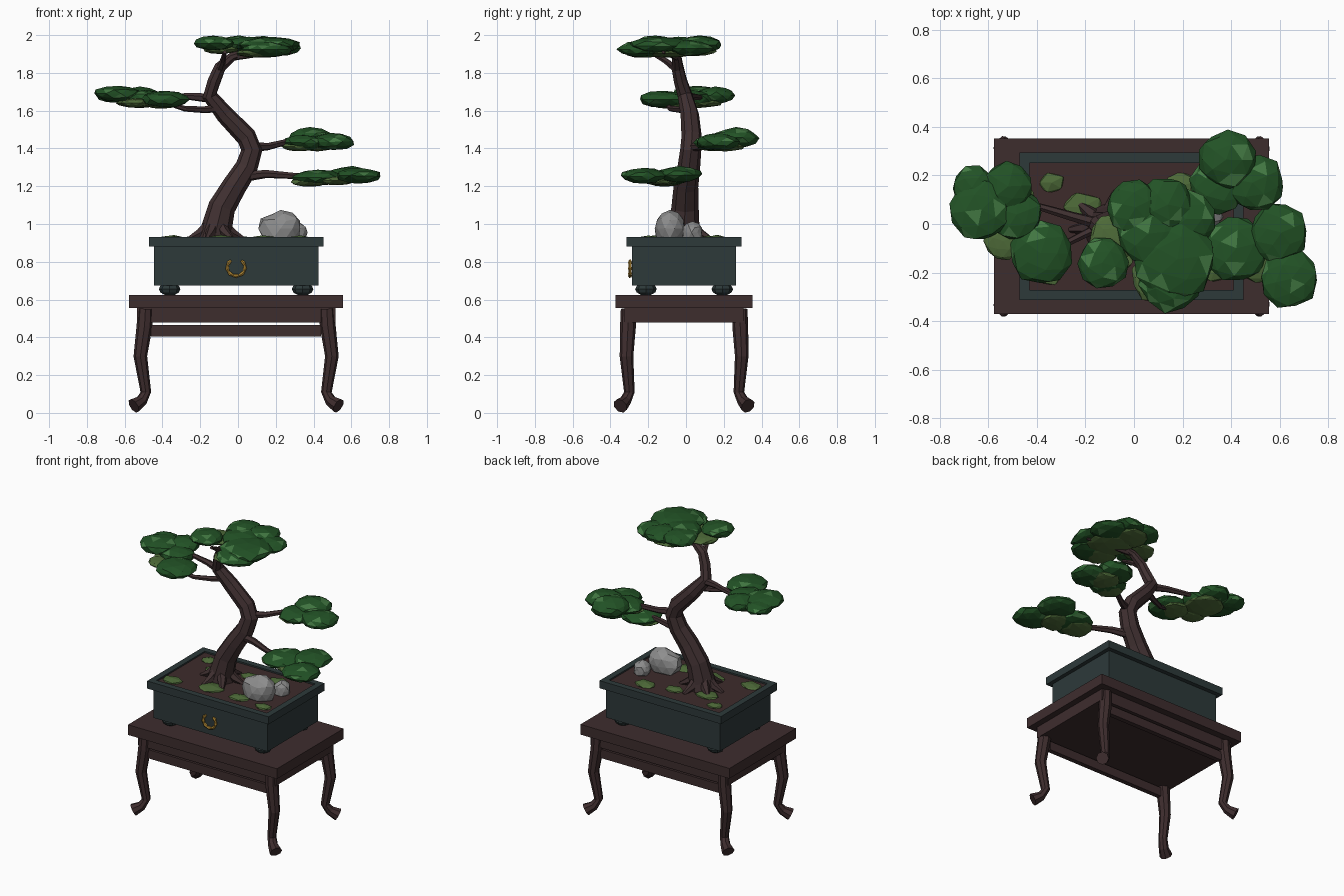
import bpy, bmesh, math, random
from mathutils import Vector, Matrix

random.seed(4)
C = Vector((-0.01, -0.01, 0))  # centre of table and pot


def mat(name, rgb):
    m = bpy.data.materials.new(name)
    m.diffuse_color = (*rgb, 1)
    return m


WOOD = mat("dark wood", (0.048, 0.026, 0.027))
BARK = mat("bark", (0.050, 0.029, 0.030))
SOIL = mat("soil", (0.048, 0.024, 0.024))
POT = mat("slate glaze", (0.026, 0.041, 0.042))
LEAF = mat("dark leaf", (0.016, 0.085, 0.019))
LIGHT = mat("light leaf", (0.055, 0.19, 0.055))
OLIVE = mat("olive moss", (0.075, 0.145, 0.04))
STONE = mat("grey stone", (0.27, 0.27, 0.27))
GOLD = mat("gold", (0.45, 0.25, 0.035))


def finish(name, bm, *mats):
    bmesh.ops.recalc_face_normals(bm, faces=bm.faces)
    me = bpy.data.meshes.new(name)
    bm.to_mesh(me)
    bm.free()
    for m in mats:
        me.materials.append(m)
    ob = bpy.data.objects.new(name, me)
    bpy.context.collection.objects.link(ob)
    return ob


def box(name, hx, hy, z0, z1, m, off=(0, 0)):
    bm = bmesh.new()
    mx = Matrix.Translation(C + Vector((off[0], off[1], (z0 + z1) / 2)))
    bmesh.ops.create_cube(bm, size=1, matrix=mx @ Matrix.Diagonal((2 * hx, 2 * hy, z1 - z0, 1)))
    return finish(name, bm, m)


def tube_into(bm, pts, sides):
    """Swept tube; pts are (x, y, z, radius)."""
    ps = [Vector(p[:3]) for p in pts]
    n, rings, prev = len(ps), [], None
    for i, p in enumerate(ps):
        t = (ps[min(i + 1, n - 1)] - ps[max(i - 1, 0)]).normalized()
        if prev is None:
            u = t.orthogonal().normalized()
        else:
            u = prev.rotation_difference(t) @ u
        prev, v = t, t.cross(u)
        rings.append([bm.verts.new(p + pts[i][3] * (u * math.cos(a) + v * math.sin(a)))
                      for a in (2 * math.pi * k / sides for k in range(sides))])
    for a, b in zip(rings, rings[1:]):
        for k in range(sides):
            j = (k + 1) % sides
            bm.faces.new((a[k], a[j], b[j], b[k]))
    bm.faces.new(rings[0])
    bm.faces.new(rings[-1])


def tube(name, pts, sides, m):
    bm = bmesh.new()
    tube_into(bm, pts, sides)
    return finish(name, bm, m)


def blob_into(bm, c, s, jitter, sub=2, tilt=0.0):
    """Jittered squashed icosphere; returns its faces."""
    r = bmesh.ops.create_icosphere(bm, subdivisions=sub, radius=1)
    rot = Matrix.Rotation(tilt, 3, 'Y') @ Matrix.Rotation(random.random() * 6, 3, 'Z')
    for v in r["verts"]:
        q = rot @ v.co * (1 + random.uniform(-jitter, jitter))
        v.co = Vector(c) + Vector((q.x * s[0], q.y * s[1], q.z * s[2]))
    return {f for v in r["verts"] for f in v.link_faces}


# Table
box("table_top", 0.567, 0.362, 0.555, 0.625, WOOD)
box("table_apron", 0.525, 0.315, 0.478, 0.555, WOOD)
for sy, n in ((-1, "front"), (1, "back")):
    box(n + "_stretcher", 0.45, 0.016, 0.405, 0.465, WOOD, (0, sy * 0.293))
    for sx, side in ((-1, "left"), (1, "right")):
        leg = [(0.48, 0.295, 0.55, 0.040), (0.485, 0.297, 0.46, 0.042), (0.507, 0.305, 0.30, 0.036),
               (0.478, 0.29, 0.11, 0.028), (0.500, 0.310, 0.065, 0.031), (0.542, 0.338, 0.037, 0.041)]
        tube(f"{n}_{side}_leg", [(C.x + sx * x, C.y + sy * y, z, r) for x, y, z, r in leg], 8, WOOD)
        # Pot feet
        bm = bmesh.new()
        bmesh.ops.create_uvsphere(bm, u_segments=8, v_segments=6, radius=1, matrix=Matrix.Translation(
            (C.x + sx * 0.352, C.y + sy * 0.202, 0.655)) @ Matrix.Diagonal((0.057, 0.057, 0.034, 1)))
        finish(f"{n}_{side}_pot_foot", bm, POT)

# Pot, rim and soil
box("pot_body", 0.435, 0.275, 0.675, 0.885, POT)
for s, n in ((-1, "a"), (1, "b")):
    box("rim_long_" + n, 0.462, 0.021, 0.88, 0.932, POT, (0, s * 0.283))
    box("rim_short_" + n, 0.021, 0.262, 0.88, 0.932, POT, (s * 0.441, 0))
box("soil", 0.42, 0.262, 0.88, 0.922, SOIL)

# Gold horseshoe on the front
arc = [math.radians(125 + 290 * k / 14) for k in range(15)]
tube("pot_ornament", [(C.x + 0.047 * math.cos(a), -0.296, 0.77 + 0.045 * math.sin(a),
                       0.007 + 0.004 * (k % 2)) for k, a in enumerate(arc)], 6, GOLD)

# Moss patches
bm = bmesh.new()
for x, y, r in ((-0.36, -0.2, 0.08), (-0.21, 0.07, 0.085), (-0.09, -0.15, 0.1), (0.13, -0.17, 0.08),
                (0.2, 0.16, 0.08), (-0.34, 0.17, 0.06), (0.33, -0.2, 0.06), (0.0, 0.12, 0.07)):
    blob_into(bm, (x, y, 0.922), (r, r * 0.75, 0.018), 0.12, 1)
finish("moss_patches", bm, OLIVE)

# Stones
bm = bmesh.new()
blob_into(bm, (0.225, -0.085, 0.975), (0.115, 0.085, 0.095), 0.09)
blob_into(bm, (0.31, 0.035, 0.955), (0.055, 0.055, 0.055), 0.09)
finish("stones", bm, STONE)

# Trunk with surface roots
trunk = [(-0.125, -0.01, 0.90, 0.095), (-0.115, -0.01, 0.97, 0.082), (-0.085, -0.005, 1.09, 0.072),
         (-0.02, 0, 1.20, 0.065), (0.045, 0.015, 1.30, 0.06), (0.073, 0.025, 1.39, 0.056),
         (0.045, 0.03, 1.46, 0.054), (-0.07, 0.02, 1.58, 0.049), (-0.15, -0.005, 1.68, 0.040),
         (-0.125, -0.03, 1.76, 0.036), (-0.095, -0.045, 1.83, 0.033), (-0.03, -0.05, 1.885, 0.026),
         (0.03, -0.055, 1.905, 0.018)]
tube("trunk", trunk, 8, BARK)
bm = bmesh.new()
for d in (10, 75, 140, 185, 250, 305):
    c, s = math.cos(math.radians(d)), math.sin(math.radians(d))
    tube_into(bm, [(-0.115 + c * q, -0.01 + s * q, z, r) for q, z, r in
                   ((0.03, 1.0, 0.035), (0.085, 0.95, 0.028), (0.15, 0.918, 0.012))], 6)
finish("roots", bm, BARK)

# Branches
bm = bmesh.new()
for pts in (
    [(0.03, 0.01, 1.25, 0.028), (0.15, -0.04, 1.265, 0.022), (0.29, -0.09, 1.255, 0.017), (0.5, -0.11, 1.25, 0.01)],
    [(0.06, 0.02, 1.405, 0.028), (0.16, 0.07, 1.41, 0.02), (0.26, 0.13, 1.435, 0.016), (0.42, 0.22, 1.44, 0.01)],
    [(-0.14, 0, 1.665, 0.026), (-0.25, 0.03, 1.675, 0.02), (-0.42, 0.08, 1.67, 0.014), (-0.6, 0.07, 1.66, 0.01)],
    [(-0.09, 0.01, 1.615, 0.024), (-0.18, -0.03, 1.605, 0.018), (-0.28, -0.08, 1.61, 0.015), (-0.38, -0.11, 1.64, 0.01)],
    [(-0.02, -0.05, 1.885, 0.02), (0.12, -0.09, 1.9, 0.014), (0.28, -0.12, 1.91, 0.009)],
    [(-0.1, -0.04, 1.81, 0.022), (-0.08, -0.11, 1.865, 0.016), (-0.07, -0.19, 1.91, 0.01)],
):
    tube_into(bm, pts, 6)
finish("branches", bm, BARK)


# Leaf pads: dark clumps with scattered light faces over a lower olive clump
def pad(name, clumps, under):
    bm = bmesh.new()
    for x, y, z, r, h in clumps:
        faces = blob_into(bm, (x, y, z), (r, r, h), 0.07, 2, random.uniform(-0.1, 0.1))
        for f in sorted(faces, key=lambda f: f.calc_center_median()[:]):
            f.material_index = 1 if random.random() < 0.09 else 0
    for x, y, z, r in under:
        for f in blob_into(bm, (x, y, z), (r, r, 0.025), 0.07):
            f.material_index = 2
    finish(name, bm, LEAF, LIGHT, OLIVE)


pad("lower_right_leaves",
    [(0.64, -0.225, 1.255, 0.122, 0.042), (0.595, -0.035, 1.262, 0.122, 0.043), (0.42, -0.1, 1.245, 0.135, 0.042)],
    [(0.38, -0.11, 1.222, 0.1), (0.52, -0.14, 1.23, 0.1)])
pad("upper_right_leaves",
    [(0.385, 0.265, 1.455, 0.122, 0.055), (0.5, 0.17, 1.435, 0.12, 0.045), (0.345, 0.155, 1.43, 0.115, 0.042)],
    [(0.32, 0.14, 1.41, 0.085), (0.42, 0.21, 1.41, 0.1)])
pad("left_leaves",
    [(-0.635, 0.06, 1.69, 0.13, 0.042), (-0.52, 0.155, 1.68, 0.105, 0.045), (-0.485, 0.04, 1.665, 0.11, 0.045),
     (-0.385, -0.12, 1.66, 0.13, 0.045), (-0.66, 0.15, 1.68, 0.09, 0.038)],
    [(-0.52, 0.06, 1.64, 0.13), (-0.4, -0.09, 1.635, 0.1), (-0.54, -0.07, 1.64, 0.08)])
pad("crown_leaves",
    [(0.165, -0.145, 1.945, 0.17, 0.045), (0.0, 0.07, 1.955, 0.115, 0.043), (0.13, 0.08, 1.95, 0.115, 0.043),
     (0.215, 0.02, 1.93, 0.12, 0.042), (0.155, -0.235, 1.925, 0.13, 0.042), (-0.125, -0.16, 1.957, 0.108, 0.04),
     (0.06, -0.04, 1.95, 0.13, 0.04)],
    [(-0.09, -0.06, 1.925, 0.1), (0.13, -0.09, 1.905, 0.14), (0.1, -0.22, 1.905, 0.11), (0.08, 0.05, 1.915, 0.12)])
